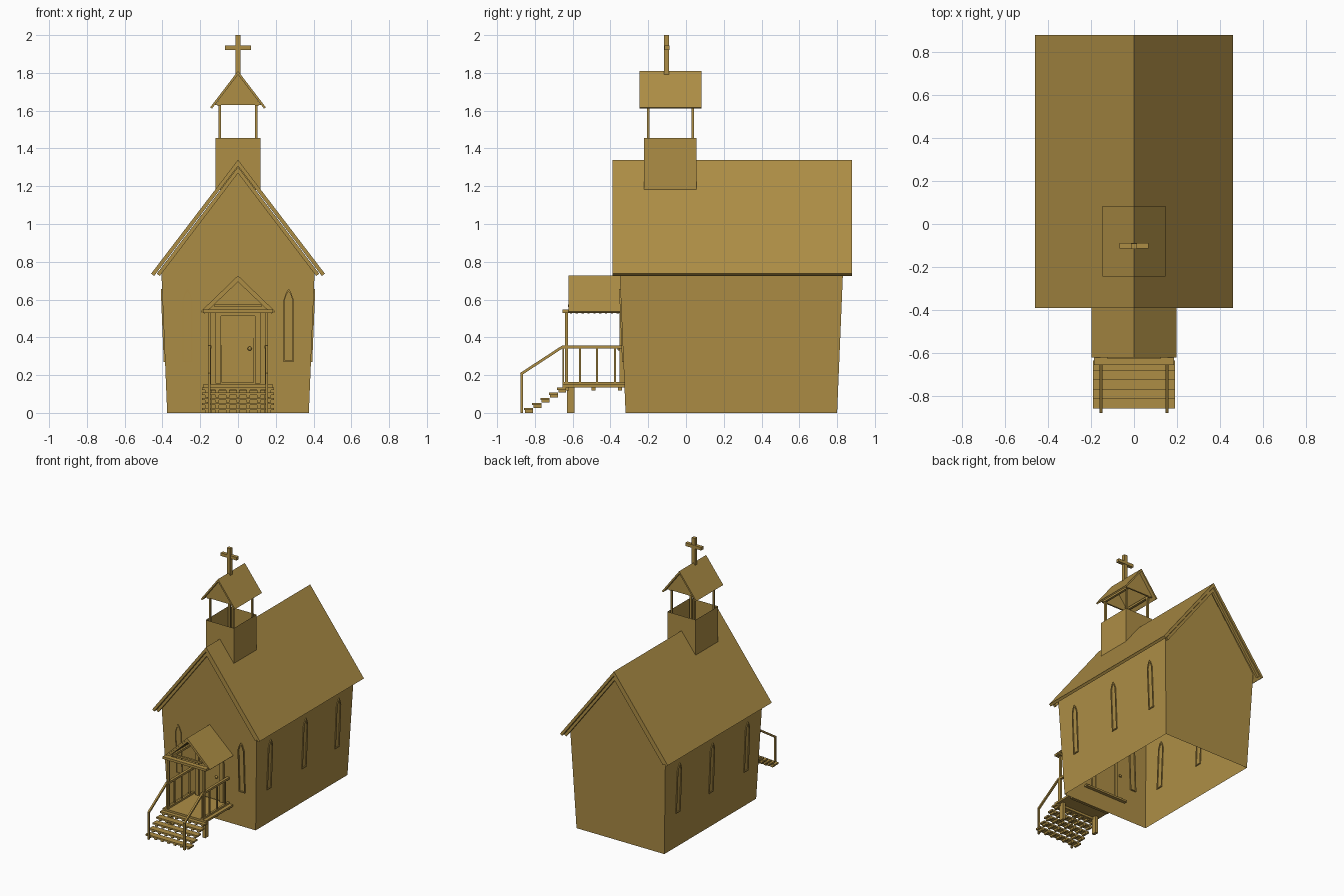
import bpy, bmesh, math
from mathutils import Vector

if "Cube" in bpy.data.objects:
    bpy.data.objects.remove(bpy.data.objects["Cube"])

mat = bpy.data.materials.new("ochre_wood")
mat.diffuse_color = (0.42, 0.27, 0.06, 1)
mat.use_nodes = True
mat.node_tree.nodes["Principled BSDF"].inputs["Base Color"].default_value = mat.diffuse_color


def make(name, verts, faces):
    bm = bmesh.new()
    vs = [bm.verts.new(v) for v in verts]
    for f in faces:
        bm.faces.new([vs[i] for i in f])
    bmesh.ops.recalc_face_normals(bm, faces=bm.faces)
    me = bpy.data.meshes.new(name)
    bm.to_mesh(me)
    bm.free()
    me.materials.append(mat)
    ob = bpy.data.objects.new(name, me)
    bpy.context.collection.objects.link(ob)
    return ob


def prism(name, a, b, caps=True):
    """Join two matching point loops into a solid."""
    n = len(a)
    faces = [(i, (i + 1) % n, n + (i + 1) % n, n + i) for i in range(n)]
    if caps:
        faces += [tuple(range(n)), tuple(range(n, 2 * n))]
    return make(name, list(a) + list(b), faces)


def box(name, x0, x1, y0, y1, z0, z1, caps=True):
    loop = [(x0, y0), (x1, y0), (x1, y1), (x0, y1)]
    return prism(name, [(x, y, z0) for x, y in loop], [(x, y, z1) for x, y in loop], caps)


def bar(name, p, q, w):
    """Square bar in a yz plane, from p to q."""
    p, q = Vector(p), Vector(q)
    d = (q - p).normalized()
    side = Vector((1, 0, 0)) * w / 2
    up = d.cross(Vector((1, 0, 0))) * w / 2
    c = [side + up, side - up, -side - up, -side + up]
    return prism(name, [p + k for k in c], [q + k for k in c])


def chevron(name, w, ze, zp, t, y0, y1):
    """Gabled slab: eave half-width w, eave z, peak z, thickness t."""
    a = math.atan2(zp - ze, w)
    wi, zi = w - t * math.sin(a), ze - t * math.cos(a)
    pts = [(-w, ze), (0, zp), (w, ze), (wi, zi), (0, zp - t / math.cos(a)), (-wi, zi)]
    v = [(x, y0, z) for x, z in pts] + [(x, y1, z) for x, z in pts]
    f = [(0, 1, 4, 5), (1, 2, 3, 4), (6, 7, 10, 11), (7, 8, 9, 10)]
    f += [(i, (i + 1) % 6, 6 + (i + 1) % 6, 6 + i) for i in range(6)]
    return make(name, v, f)


# Body: flared walls, gables at both ends, open underneath
def wx(z): return 0.375 + 0.030 * z / 0.73
def wyf(z): return -0.32 - 0.03 * z / 0.73


H, PK = 0.765, 1.29
body = []
for yb, yt in ((-0.32, -0.352), (0.80, 0.832)):
    body += [(-0.375, yb, 0), (0.375, yb, 0), (wx(H), yt, H), (0, yt + (yt - yb) * 0.3, PK), (-wx(H), yt, H)]
make("church_walls", body, [(0, 1, 2, 3, 4), (5, 6, 7, 8, 9), (1, 2, 7, 6), (0, 4, 9, 5)])

# Main roof with rake boards under both ends
chevron("main_roof", 0.46, 0.737, 1.34, 0.02, -0.39, 0.88)
for y in (-0.383, 0.855):
    chevron("rake_board", 0.43, 0.737, 1.302, 0.02, y, y + 0.018)


# Pointed windows, framed on both sides of the wall
def window(name, u0, place):
    outer = [(-.026, .27), (.026, .27), (.026, .60), (.012, .64), (0, .657), (-.012, .64), (-.026, .60)]
    inner = [(-.020, .278), (.020, .278), (.020, .598), (.009, .631), (0, .642), (-.009, .631), (-.020, .598)]
    v = [place(u0 + u, z, d) for loop, d in ((outer, .007), (inner, .007), (inner, -.007), (outer, -.007))
         for u, z in loop]
    n = 7
    f = [(k * n + i, k * n + (i + 1) % n, (k + 1) % 4 * n + (i + 1) % n, (k + 1) % 4 * n + i)
         for k in range(4) for i in range(n)]
    make(name, v, f)


for s in (-1, 1):
    window("front_window", s * 0.268, lambda u, z, d: (u, wyf(z) - d, z))
    for y in (-0.177, 0.25, 0.653):
        window("side_window", y, lambda u, z, d: (s * (wx(z) + d), u, z))

# Door with frame and knob
box("door", -0.088, 0.085, -0.343, -0.318, 0.16, 0.51)
for s in (-1, 1):
    box("door_jamb", s * 0.118, s * 0.09, -0.352, -0.316, 0.155, 0.53)
box("door_head", -0.118, 0.118, -0.352, -0.316, 0.512, 0.53)
bpy.ops.mesh.primitive_uv_sphere_add(segments=12, ring_count=8, radius=0.011, location=(0.062, -0.353, 0.34))
knob = bpy.context.object
knob.name = "door_knob"
knob.data.materials.append(mat)

# Belfry: open box, four posts, gabled roof
box("belfry_base", -0.12, 0.12, -0.222, 0.055, 1.18, 1.455, caps=False)
for x in (-0.097, 0.097):
    for y in (-0.2, 0.035):
        box("belfry_post", x - .007, x + .007, y - .007, y + .007, 1.25, 1.655)
chevron("belfry_roof", 0.147, 1.618, 1.81, 0.012, -0.245, 0.083)
for y in (-0.222, 0.045):
    tri = [(-0.122, 1.63), (0.122, 1.63), (0, 1.792)]
    prism("belfry_gable", [(x, y, z) for x, z in tri], [(x, y + 0.012, z) for x, z in tri])
for s in (-1, 1):
    box("belfry_plate", s * 0.09, s * 0.108, -0.222, 0.055, 1.625, 1.64)

# Cross
box("cross_upright", -0.014, 0.014, -0.116, -0.09, 1.785, 2.0)
box("cross_arm", -0.068, 0.068, -0.114, -0.088, 1.922, 1.946)

# Porch roof, rafters and truss
chevron("porch_roof", 0.197, 0.537, 0.727, 0.01, -0.622, -0.335)
for i in range(9):
    y = -0.615 + i * 0.031
    chevron("porch_rafter", 0.187, 0.535, 0.713, 0.014, y, y + 0.012)
box("porch_front_beam", -0.185, 0.185, -0.655, -0.618, 0.53, 0.548)
box("porch_collar_tie", -0.125, 0.125, -0.625, -0.61, 0.56, 0.573)

# Porch deck
box("porch_deck", -0.185, 0.185, -0.655, -0.30, 0.135, 0.15)
for y in (-0.64, -0.5, -0.36):
    box("deck_joist", -0.17, 0.17, y, y + 0.02, 0.118, 0.135)

for s in (-1, 1):
    # Posts and porch side beams
    box("porch_post", s * 0.142, s * 0.158, -0.64, -0.624, 0.14, 0.54)
    box("porch_side_beam", s * 0.142, s * 0.16, -0.64, -0.335, 0.53, 0.546)
    box("deck_leg", s * 0.138, s * 0.162, -0.63, -0.59, 0, 0.135)
    # Railing and balusters
    box("rail_top", s * 0.14, s * 0.16, -0.655, -0.325, 0.342, 0.358)
    box("rail_bottom", s * 0.142, s * 0.158, -0.655, -0.315, 0.15, 0.164)
    for y in (-0.65, -0.562, -0.472, -0.375):
        box("baluster", s * 0.145, s * 0.155, y - 0.005, y + 0.005, 0.16, 0.345)
    # Stair handrail
    box("newel_post", s * 0.146, s * 0.16, -0.877, -0.863, 0, 0.212)
    bar("stair_handrail", (s * 0.153, -0.875, 0.205), (s * 0.153, -0.65, 0.352), 0.014)

# Stairs: thin treads over rows of stepped stringer blocks
for i in range(5):
    y, z = -0.858 + i * 0.044, 0.014 + i * 0.027
    box("stair_tread", -0.19, 0.19, y, y + 0.048, z, z + 0.012)
    for k in range(7):
        x = -0.165 + k * 0.055
        box("stringer_block", x - 0.009, x + 0.009, y + 0.006, y + 0.048, z - 0.014, z)
